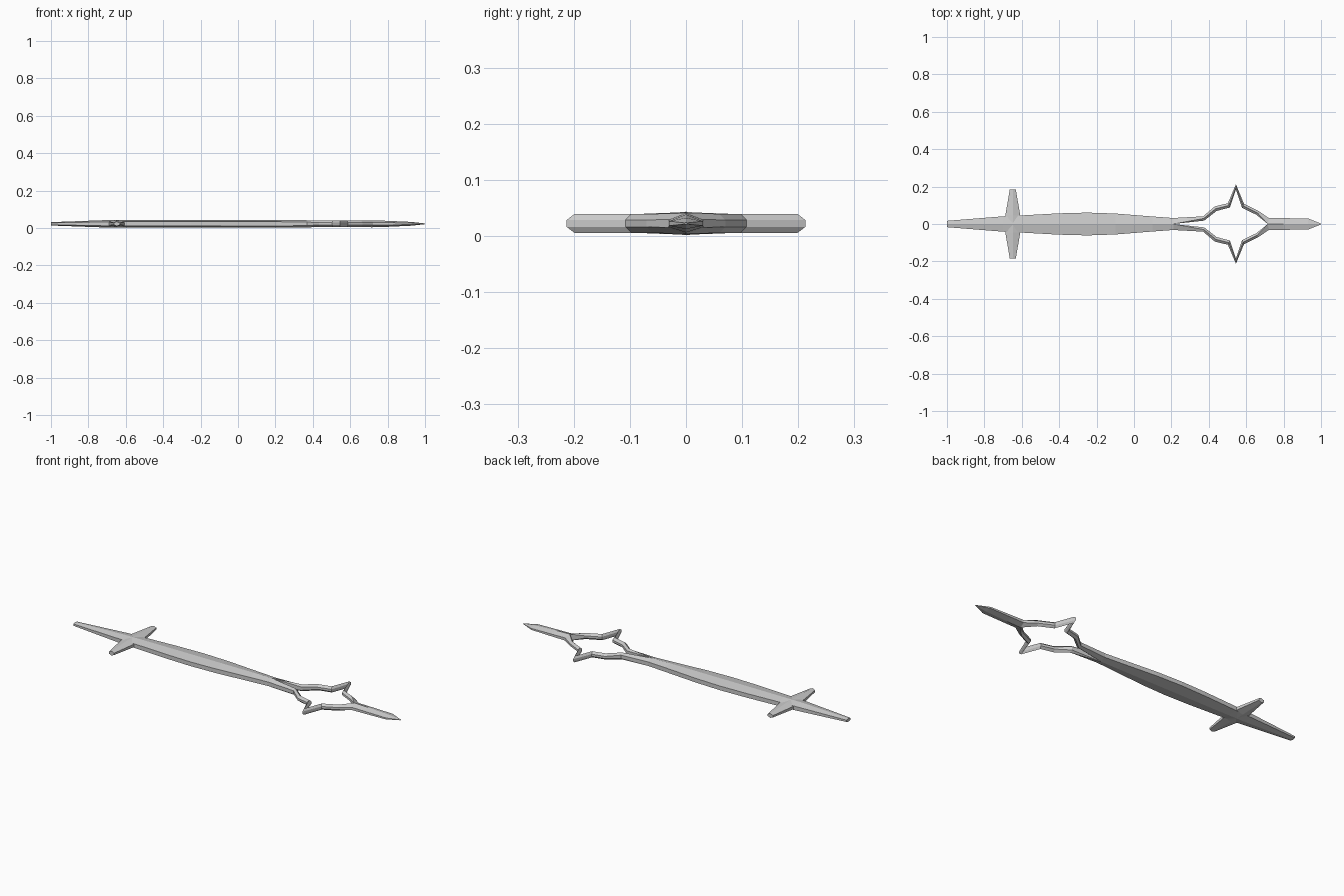
import bpy, bmesh

if "Cube" in bpy.data.objects:
    bpy.data.objects.remove(bpy.data.objects["Cube"])

ZC = 0.0225  # height of the middle plane


def finish(name, bm):
    bmesh.ops.remove_doubles(bm, verts=bm.verts, dist=1e-5)
    # drop faces lying on the mirror plane
    inner = [f for f in bm.faces if all(abs(v.co.y) < 1e-4 for v in f.verts)]
    bmesh.ops.delete(bm, geom=inner, context='FACES')
    bmesh.ops.recalc_face_normals(bm, faces=bm.faces)
    me = bpy.data.meshes.new(name)
    bm.to_mesh(me)
    bm.free()
    ob = bpy.data.objects.new(name, me)
    bpy.context.collection.objects.link(ob)
    m = ob.modifiers.new("mirror", 'MIRROR')
    m.use_axis = (False, True, False)
    m.merge_threshold = 0.0005
    return ob


def loft(name, stations):
    """Each station: outer edge (x,y), ridge (x,y), inner edge (x,y), half height, edge fraction."""
    bm = bmesh.new()
    rings = []
    for o, r, i, h, f in stations:
        fi = 0.99 if i == r else f
        pts = [(*r, ZC + h), (*o, ZC + h * f), (*o, ZC - h * f),
               (*r, ZC - h), (*i, ZC - h * fi), (*i, ZC + h * fi)]
        rings.append([bm.verts.new(p) for p in pts])
    for a, b in zip(rings, rings[1:]):
        for k in range(6):
            n = (k + 1) % 6
            bm.faces.new((a[k], a[n], b[n], b[k]))
    bm.faces.new(rings[0])
    bm.faces.new(rings[-1][::-1])
    return finish(name, bm)


def solid(x, w, h, f=0.55):
    return ((x, w), (x, 0), (x, 0), h, f)


def strand(o, i, h=0.017, f=0.35):
    mid = ((o[0] + i[0]) / 2, (o[1] + i[1]) / 2)
    return (o, mid, i, h, f)


# Shaft, forked open star ring and spear tip as one continuous half, mirrored
loft("staff", [
    solid(-1.0, 0.017, 0.009),
    solid(-0.70, 0.041, 0.020),
    solid(-0.60, 0.046, 0.0205),
    solid(-0.40, 0.057, 0.021),
    solid(-0.25, 0.061, 0.021),
    solid(-0.10, 0.056, 0.021),
    solid(0.10, 0.040, 0.021),
    solid(0.21, 0.032, 0.0205),
    strand((0.37, 0.041), (0.375, 0.018), 0.019, 0.5),
    strand((0.432, 0.094), (0.442, 0.070)),
    strand((0.502, 0.111), (0.513, 0.088)),
    strand((0.545, 0.213), (0.545, 0.184)),
    strand((0.588, 0.108), (0.578, 0.086)),
    strand((0.665, 0.070), (0.655, 0.049)),
    ((0.722, 0.031), (0.715, 0), (0.715, 0), 0.0185, 0.4),
    solid(0.80, 0.031, 0.016, 0.4),
    solid(0.93, 0.030, 0.010, 0.4),
    solid(1.0, 0.002, 0.002, 0.5),
])

# Tapered cross guard: one arm, mirrored
bm = bmesh.new()
rings = []
for y, w, h in ((0.0, 0.053, 0.0195), (0.045, 0.040, 0.0185), (0.185, 0.016, 0.012)):
    prof = [(0, h), (w, h * 0.45), (w, -h * 0.45), (0, -h), (-w, -h * 0.45), (-w, h * 0.45)]
    rings.append([bm.verts.new((-0.648 + x, y, ZC + z)) for x, z in prof])
for a, b in zip(rings, rings[1:]):
    for k in range(6):
        n = (k + 1) % 6
        bm.faces.new((a[k], a[n], b[n], b[k]))
bm.faces.new(rings[-1])
finish("cross_guard", bm)
